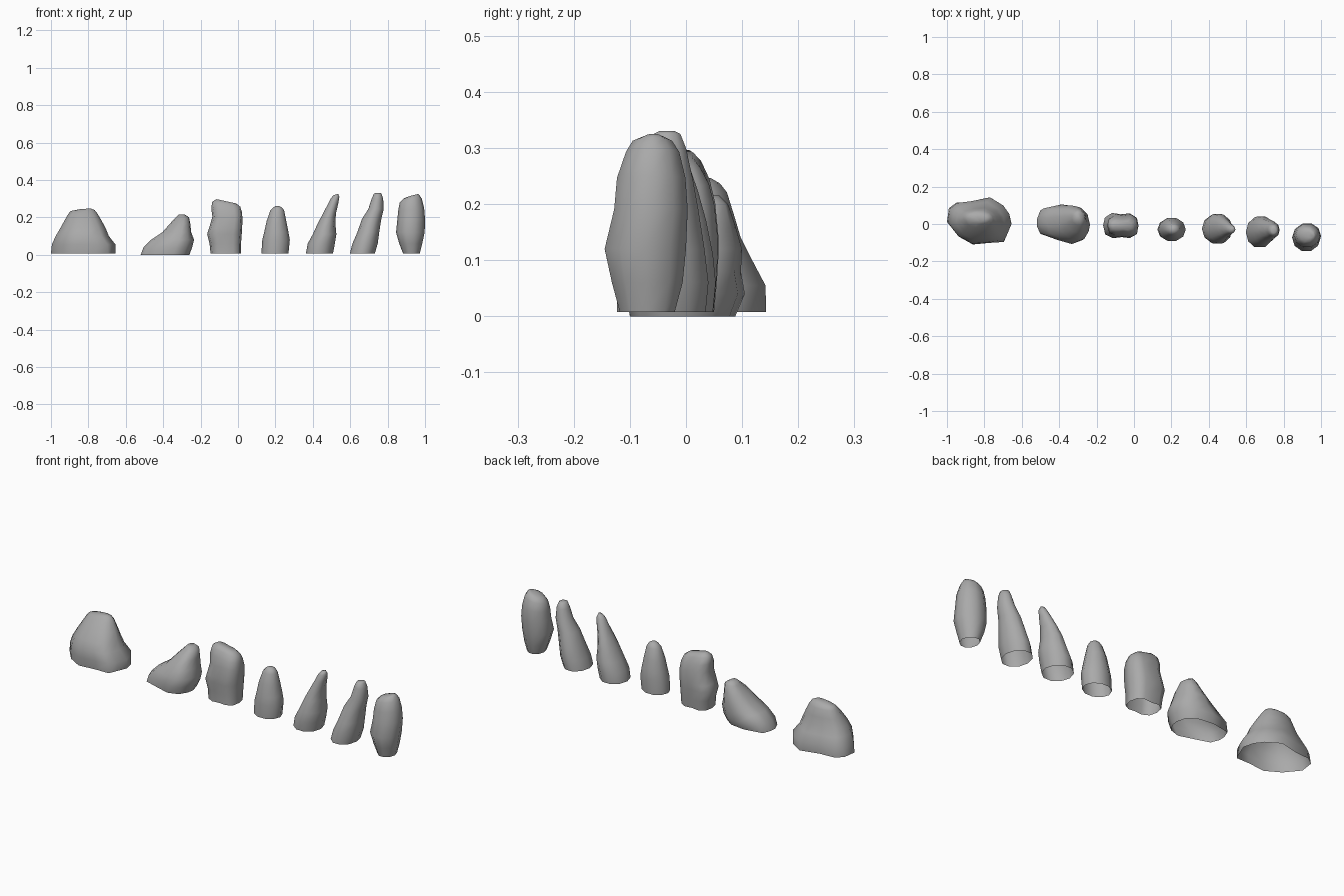
import bpy, bmesh, math

stone = bpy.data.materials.new("stone_grey")
stone.diffuse_color = (.4, .4, .4, 1)


def circle(n):
    return [(math.cos(2 * math.pi * i / n), math.sin(2 * math.pi * i / n)) for i in range(n)]


def fit(outline):
    """Rescale an outline so it fills the -1..1 square."""
    xs, ys = [p[0] for p in outline], [p[1] for p in outline]
    def f(v, lo, hi):
        return 2 * (v - lo) / (hi - lo) - 1
    return [(f(x, min(xs), max(xs)), f(y, min(ys), max(ys))) for x, y in outline]


def rock(name, outline, rings, tilt=0.0, rounding=0.0):
    """Loft an open-bottomed shell; each ring is (z, x0, x1, y0, y1).
    tilt slants the top in x, rounding blends the outline to an ellipse going up."""
    outline = fit(outline)
    bm = bmesh.new()
    loops = []
    z_top = rings[-1][0]
    for z, x0, x1, y0, y1 in rings:
        cx, cy, rx, ry = (x0 + x1) / 2, (y0 + y1) / 2, (x1 - x0) / 2, (y1 - y0) / 2
        lean = tilt * (z / z_top) ** 4
        blend = rounding * z / z_top
        loop = []
        for u, v in outline:
            k = 1 - blend + blend / math.hypot(u, v)
            loop.append(bm.verts.new((cx + rx * u * k, cy + ry * v * k, z + lean * rx * u)))
        loops.append(loop)
    n = len(outline)
    for a, b in zip(loops, loops[1:]):
        for i in range(n):
            j = (i + 1) % n
            bm.faces.new((a[i], a[j], b[j], b[i]))
    bm.faces.new(loops[-1])
    me = bpy.data.meshes.new(name)
    bm.to_mesh(me)
    bm.free()
    me.materials.append(stone)
    ob = bpy.data.objects.new(name, me)
    bpy.context.collection.objects.link(ob)
    bpy.ops.object.select_all(action='DESELECT')
    ob.select_set(True)
    bpy.context.view_layer.objects.active = ob
    bpy.ops.object.shade_smooth_by_angle(angle=math.radians(85))
    return ob


# Wide boulder on the left
rock("broad_boulder",
     [(-.655, 0), (-.668, .055), (-.70, .10), (-.77, .145), (-.87, .12), (-.95, .115), (-.99, .085),
      (-1, .01), (-.94, -.065), (-.865, -.11), (-.77, -.10), (-.695, -.10), (-.675, -.05)],
     [(.008, -1, -.655, -.105, .143), (.055, -.995, -.655, -.11, .143),
      (.10, -.975, -.69, -.105, .12), (.14, -.952, -.706, -.085, .10),
      (.18, -.93, -.728, -.055, .088), (.22, -.908, -.752, -.02, .075),
      (.236, -.895, -.765, 0, .062), (.246, -.84, -.785, .012, .045)], .04, .9)

# Leaning boulder with a low toe
rock("leaning_boulder",
     [(-.235, 0), (-.25, .06), (-.30, .098), (-.39, .11), (-.50, .09), (-.518, .04),
      (-.52, 0), (-.50, -.05), (-.41, -.08), (-.33, -.105), (-.27, -.085), (-.243, -.04)],
     [(.0, -.52, -.26, -.10, .088), (.04, -.505, -.245, -.108, .105),
      (.08, -.465, -.235, -.10, .098), (.12, -.405, -.25, -.085, .10),
      (.165, -.365, -.255, -.05, .087), (.20, -.333, -.262, -.01, .075),
      (.215, -.318, -.285, .01, .06)], 0, .8)

# Blocky stone with a shallow groove front and back
rock("grooved_stone",
     [(1, 0), (.9, .65), (.5, .98), (0, .9), (-.5, 1), (-.9, .65),
      (-1, 0), (-.88, -.7), (-.45, -1), (.05, -.92), (.5, -1), (.9, -.7)],
     [(.008, -.147, .015, -.07, .05), (.06, -.152, .016, -.07, .055),
      (.11, -.165, .02, -.075, .058), (.14, -.155, .022, -.075, .058),
      (.20, -.137, .024, -.07, .052), (.24, -.143, .02, -.06, .042),
      (.27, -.138, .012, -.045, .027), (.286, -.115, -.01, -.03, .013)], -.22)

# Small pointed stone
rock("small_pointed_stone", circle(10),
     [(.008, .125, .27, -.088, .03), (.08, .13, .277, -.09, .032),
      (.12, .14, .27, -.085, .028), (.18, .153, .258, -.075, .018),
      (.235, .172, .247, -.06, .002), (.25, .185, .238, -.052, -.006),
      (.26, .2, .222, -.04, -.018)])

# Two leaning spires
rock("leaning_spire_inner", circle(10),
     [(.008, .363, .508, -.10, .048), (.06, .373, .518, -.105, .053),
      (.11, .4, .526, -.1, .048), (.17, .427, .52, -.085, .036),
      (.22, .453, .524, -.072, .022), (.27, .478, .536, -.058, .005),
      (.305, .495, .542, -.05, -.008), (.322, .51, .535, -.04, -.018)], .3)
rock("leaning_spire_outer", circle(10),
     [(.008, .598, .732, -.123, .035), (.06, .612, .747, -.123, .04),
      (.12, .638, .755, -.11, .033), (.19, .662, .766, -.09, .022),
      (.245, .697, .779, -.076, .012), (.30, .715, .776, -.066, .0),
      (.325, .726, .768, -.058, -.01), (.33, .735, .762, -.048, -.02)])

# Barrel-shaped pillar on the right
rock("barrel_pillar", circle(10),
     [(.008, .882, .972, -.118, -.02), (.06, .862, .985, -.132, -.006),
      (.12, .845, .998, -.145, .0), (.19, .852, 1.0, -.128, .003),
      (.245, .857, .995, -.123, -.001), (.29, .865, .983, -.107, -.012),
      (.31, .885, .97, -.095, -.025), (.32, .92, .963, -.073, -.043)], .25)
